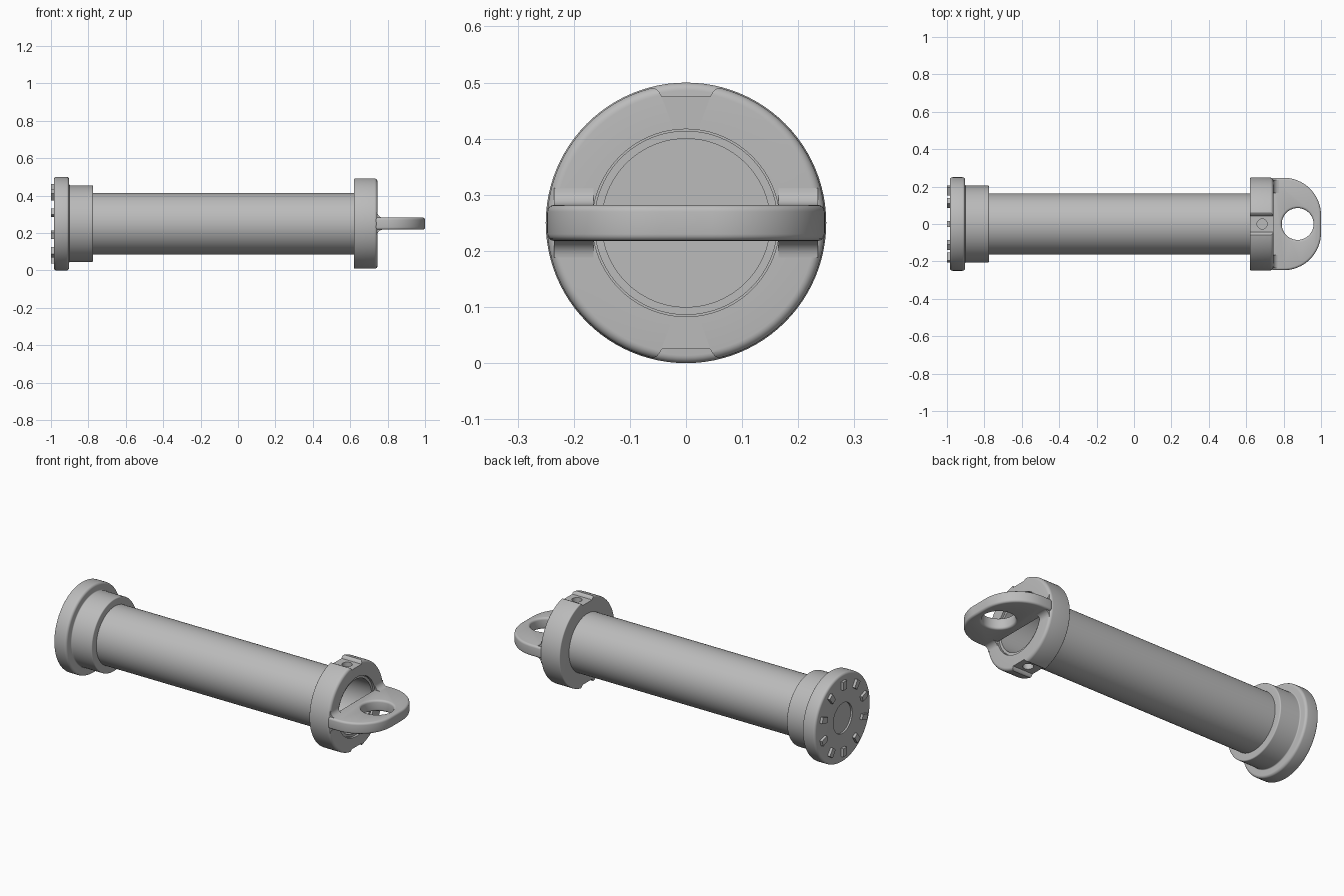
import bpy, bmesh, math
from mathutils import Matrix, Vector

AXIS_Z = 0.25      # height of the main axis
SEGMENTS = 96

if "Cube" in bpy.data.objects:
    bpy.data.objects.remove(bpy.data.objects["Cube"], do_unlink=True)

metal = bpy.data.materials.new("grey metal")
metal.use_nodes = True
grey = (0.5, 0.5, 0.5, 1)
metal.diffuse_color = grey
metal.node_tree.nodes["Principled BSDF"].inputs["Base Color"].default_value = grey


def rounded(corners, steps=6):
    """Turn (a, b, radius) corners into a closed outline with round corners."""
    points = []
    for i, (a, b, radius) in enumerate(corners):
        here = Vector((a, b))
        if not radius:
            points.append(here)
            continue
        to_prev = (Vector(corners[i - 1][:2]) - here).normalized() * radius
        to_next = (Vector(corners[(i + 1) % len(corners)][:2]) - here).normalized() * radius
        for k in range(steps + 1):
            t = math.pi / 2 * k / steps
            points.append(here + to_prev * (1 - math.sin(t)) + to_next * (1 - math.cos(t)))
    return points


def finish(name, bm, raise_it=True):
    bmesh.ops.remove_doubles(bm, verts=bm.verts, dist=1e-5)
    bmesh.ops.recalc_face_normals(bm, faces=bm.faces)
    mesh = bpy.data.meshes.new(name)
    bm.to_mesh(mesh)
    bm.free()
    mesh.materials.append(metal)
    obj = bpy.data.objects.new(name, mesh)
    bpy.context.collection.objects.link(obj)
    if raise_it:
        mesh.transform(Matrix.Translation((0, 0, AXIS_Z)))
    return obj


def revolve(name, corners):
    """Spin a closed (x, radius) outline around the main axis."""
    bm = bmesh.new()
    ring = [bm.verts.new((p.x, 0, p.y)) for p in rounded(corners)]
    edges = [bm.edges.new((ring[i - 1], ring[i])) for i in range(len(ring))]
    bmesh.ops.spin(bm, geom=ring + edges, cent=(0, 0, 0), axis=(1, 0, 0),
                   angle=math.tau, steps=SEGMENTS, use_duplicate=False)
    bmesh.ops.dissolve_degenerate(bm, edges=bm.edges, dist=1e-6)
    return finish(name, bm)


def prism(bm, points, offset):
    """Extrude a polygon by an offset."""
    face = bm.faces.new([bm.verts.new(p) for p in points])
    new = bmesh.ops.extrude_face_region(bm, geom=[face], use_keep_orig=True)["geom"]
    bmesh.ops.translate(bm, verts=[v for v in new if isinstance(v, bmesh.types.BMVert)],
                        vec=offset)


def rod(bm, x, radius, z, depth):
    bmesh.ops.create_cone(bm, cap_ends=True, segments=48, radius1=radius, radius2=radius,
                          depth=depth, matrix=Matrix.Translation((x, 0, z)))


def activate(obj):
    bpy.ops.object.select_all(action='DESELECT')
    obj.select_set(True)
    bpy.context.view_layer.objects.active = obj


def cut(obj, cutter):
    mod = obj.modifiers.new("cut", 'BOOLEAN')
    mod.operation = 'DIFFERENCE'
    mod.solver = 'EXACT'
    mod.object = cutter
    activate(obj)
    bpy.ops.object.modifier_apply(modifier=mod.name)
    bpy.data.objects.remove(cutter, do_unlink=True)


# Hollow tube
tube = revolve("tube", [(-0.92, 0.164, 0), (0.735, 0.164, 0), (0.735, 0.15, 0), (-0.92, 0.15, 0)])

# End cap: flange, stepped hub and shallow centre recess
cap = revolve("end_cap", [
    (-0.975, 0, 0), (-0.975, 0.085, 0), (-0.985, 0.085, 0), (-0.985, 0.25, 0.014),
    (-0.903, 0.25, 0.014), (-0.903, 0.205, 0.006), (-0.775, 0.205, 0.006),
    (-0.775, 0.155, 0), (-0.9, 0.155, 0), (-0.9, 0, 0)])

# Raised grip teeth on the cap face
bm = bmesh.new()
for i in range(10):
    turn = Matrix.Rotation(math.tau * i / 10, 3, 'X')
    block = [(-0.015, 0.165), (0.015, 0.165), (0.017, 0.212), (-0.017, 0.212)]
    prism(bm, [turn @ Vector((-1, y, z)) for y, z in block], (0.02, 0, 0))
teeth = finish("cap_teeth", bm)

# Collar with a flat notch and screw hole above and below
collar = revolve("collar", [(0.62, 0.16, 0), (0.62, 0.248, 0.006), (0.745, 0.248, 0.016),
                            (0.745, 0.167, 0), (0.73, 0.167, 0), (0.73, 0.16, 0)])
half = [(0.043, 0.225), (0.047, 0.232), (0.052, 0.238), (0.062, 0.242), (0.066, 0.3)]
for side in (1, -1):
    bm = bmesh.new()
    outline = half + [(-y, z) for y, z in reversed(half)]
    prism(bm, [(0.6, y, z * side) for y, z in outline], (0.2, 0, 0))
    cut(collar, finish("notch_cutter", bm))
    bm = bmesh.new()
    rod(bm, 0.685, 0.027, 0.22 * side, 0.1)
    cut(collar, finish("screw_cutter", bm))

# Lifting eye: rounded plate with a hole and softened edges
bm = bmesh.new()
plate = rounded([(0.735, -0.247, 0), (1, -0.247, 0.2), (1, 0.247, 0.2), (0.735, 0.247, 0)], 20)
prism(bm, [(p.x, p.y, -0.032) for p in plate], (0, 0, 0.064))
eye = finish("lifting_eye", bm)
bm = bmesh.new()
rod(bm, 0.875, 0.085, 0, 0.2)
cut(eye, finish("eye_cutter", bm))
bevel = eye.modifiers.new("soft_edges", 'BEVEL')
bevel.width = 0.012
bevel.segments = 4
bevel.limit_method = 'ANGLE'
bevel.angle_limit = math.radians(50)
activate(eye)
bpy.ops.object.modifier_apply(modifier=bevel.name)

# Concave fillets joining the eye to the collar face
bm = bmesh.new()
reach = 0.03
for z_side in (1, -1):
    for y_side in (1, -1):
        arc = [(0.743, 0.03), (0.743, 0.032 + reach)]
        for k in range(9):
            t = math.pi / 2 * k / 8
            arc.append((0.745 + reach * (1 - math.cos(t)), 0.032 + reach * (1 - math.sin(t))))
        arc.append((0.745 + reach, 0.03))
        prism(bm, [(x, 0.165 * y_side, z * z_side) for x, z in arc], (0, 0.07 * y_side, 0))
fillets = finish("eye_fillets", bm)

# Smooth shading with crisp edges
for obj in (tube, cap, teeth, collar, eye, fillets):
    activate(obj)
    bpy.ops.object.shade_smooth_by_angle(angle=math.radians(30))
